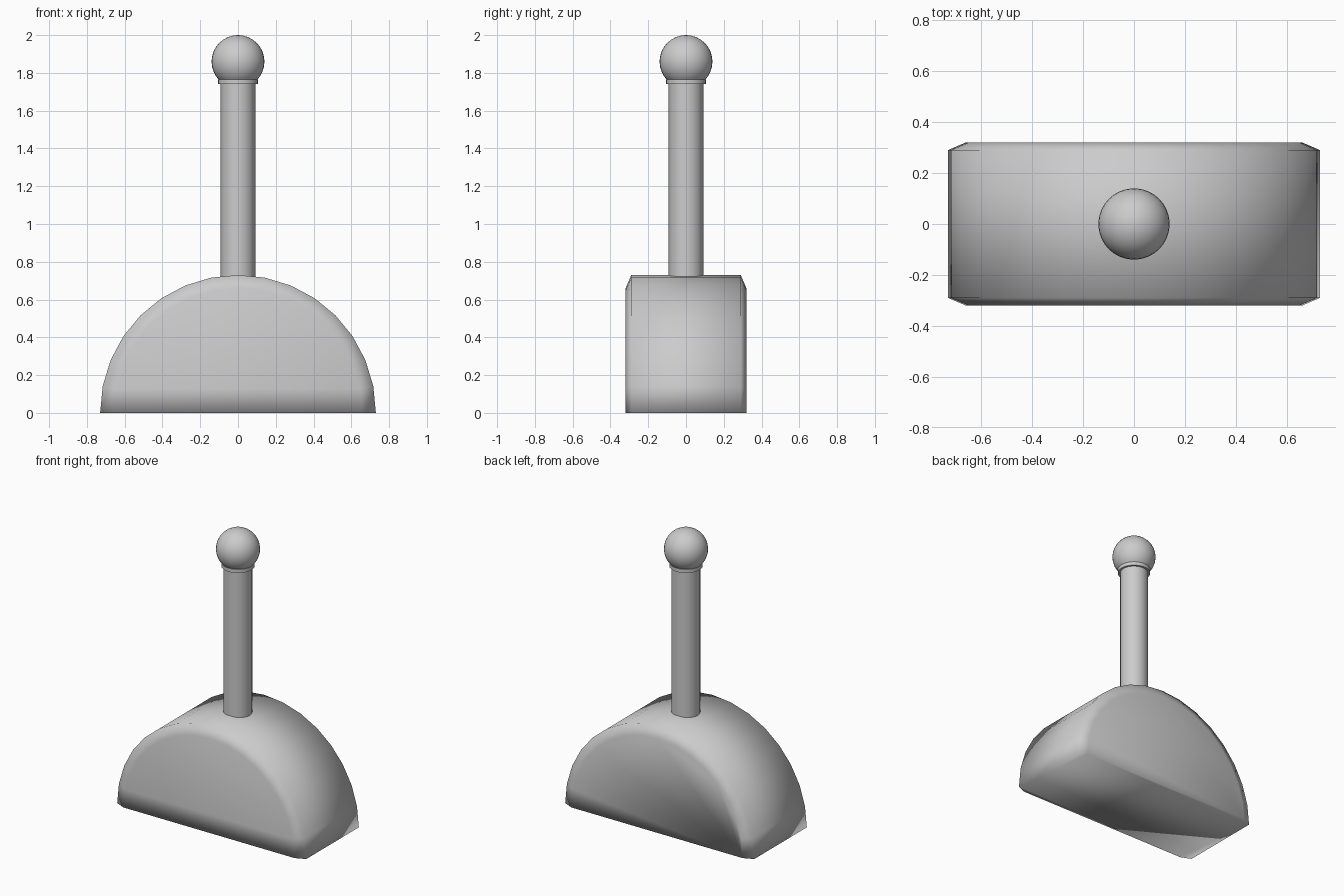
import bpy, bmesh, math

if "Cube" in bpy.data.objects:
    bpy.data.objects.remove(bpy.data.objects["Cube"])

R, R_FACE = 0.73, 0.66
HALF_Y, FLAT_Y = 0.32, 0.29
SEGS = 16


def finish(name, bm, sharp=None):
    bmesh.ops.recalc_face_normals(bm, faces=bm.faces)
    me = bpy.data.meshes.new(name)
    bm.to_mesh(me)
    bm.free()
    for p in me.polygons:
        p.use_smooth = True
    ob = bpy.data.objects.new(name, me)
    bpy.context.collection.objects.link(ob)
    if sharp:
        bpy.context.view_layer.objects.active = ob
        ob.select_set(True)
        bpy.ops.object.shade_smooth_by_angle(angle=math.radians(sharp))
        ob.select_set(False)
    return ob


def lathe(name, profile, sides, sharp):
    # Spin a closed (radius, z) profile that starts and ends on the axis
    bm = bmesh.new()
    vs = [bm.verts.new((r, 0, z)) for r, z in profile]
    es = [bm.edges.new(p) for p in zip(vs, vs[1:])]
    bmesh.ops.spin(bm, geom=vs + es, cent=(0, 0, 0), axis=(0, 0, 1),
                   angle=2 * math.pi, steps=sides)
    bmesh.ops.remove_doubles(bm, verts=bm.verts, dist=1e-4)
    return finish(name, bm, sharp)


# Rocker body: half discs joined into a chamfered half cylinder
bm = bmesh.new()
rings = []
for y, r in ((-HALF_Y, R_FACE), (-FLAT_Y, R), (FLAT_Y, R), (HALF_Y, R_FACE)):
    rings.append([bm.verts.new((r * math.cos(math.pi * i / SEGS), y,
                                r * math.sin(math.pi * i / SEGS)))
                  for i in range(SEGS + 1)])
for a, b in zip(rings, rings[1:]):
    for i in range(SEGS):
        bm.faces.new((a[i], a[i + 1], b[i + 1], b[i]))
bm.faces.new(rings[0])
bm.faces.new(rings[-1])
bm.faces.new([r[0] for r in rings] + [r[-1] for r in reversed(rings)])
finish("rocker_body", bm)

# Handle shaft
lathe("handle_shaft", [(0, 0.71), (0.092, 0.71), (0.092, 1.75), (0, 1.75)], 16, 40)

# Collar under the knob
lathe("collar", [(0, 1.74), (0.105, 1.74), (0.105, 1.765), (0, 1.765)], 32, 40)

# Ball knob
bm = bmesh.new()
bmesh.ops.create_uvsphere(bm, u_segments=32, v_segments=16, radius=0.14)
bmesh.ops.translate(bm, verts=bm.verts, vec=(0, 0, 1.86))
finish("ball_knob", bm)
